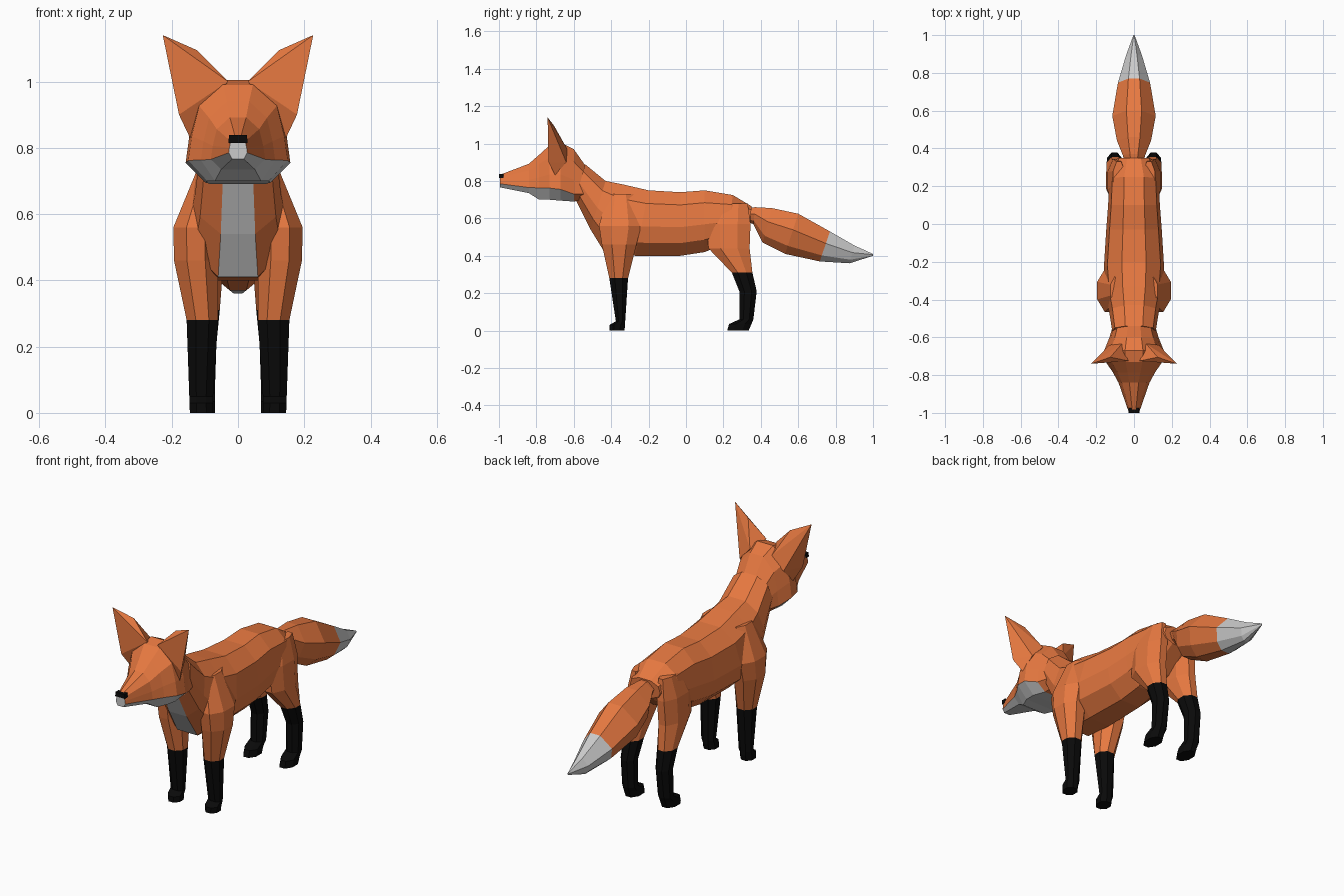
import bpy, bmesh, math
from mathutils import Vector

if "Cube" in bpy.data.objects:
    bpy.data.objects.remove(bpy.data.objects["Cube"])


def material(name, rgb):
    m = bpy.data.materials.new(name)
    m.diffuse_color = (*rgb, 1)
    m.use_nodes = True
    m.node_tree.nodes["Principled BSDF"].inputs["Base Color"].default_value = m.diffuse_color
    return m


ORANGE, WHITE, BLACK = 0, 1, 2
MATS = [material("orange_fur", (0.80, 0.19, 0.052)),
        material("pale_fur", (0.6, 0.6, 0.6)),
        material("black_fur", (0.003, 0.003, 0.003))]


def finish(name, bm, mirror=False):
    bmesh.ops.remove_doubles(bm, verts=bm.verts, dist=0.0005)
    bmesh.ops.recalc_face_normals(bm, faces=bm.faces)
    me = bpy.data.meshes.new(name)
    bm.to_mesh(me)
    bm.free()
    for m in MATS:
        me.materials.append(m)
    ob = bpy.data.objects.new(name, me)
    bpy.context.collection.objects.link(ob)
    if mirror:
        mod = ob.modifiers.new("mirror", 'MIRROR')
        mod.use_mirror_merge = False
    return ob


def loft(name, rings, colour=lambda i, j: ORANGE, caps=(ORANGE, ORANGE), mirror=False):
    """Skin a list of equal-length point rings; colour(i, j) picks each face's fur."""
    bm = bmesh.new()
    vs = [[bm.verts.new(p) for p in r] for r in rings]
    n = len(vs[0])
    for i in range(len(vs) - 1):
        for j in range(n):
            k = (j + 1) % n
            f = bm.faces.new((vs[i][j], vs[i][k], vs[i + 1][k], vs[i + 1][j]))
            f.material_index = colour(i, j)
    for r, c in ((vs[0], caps[0]), (vs[-1], caps[1])):
        bm.faces.new(r).material_index = c
    return finish(name, bm, mirror)


def symmetric(half):
    """Right half from top to bottom, then the mirrored left half back up."""
    return half + [Vector((-p.x, p.y, p.z)) for p in reversed(half)]


def tilted_ring(ty, tz, by, bz, w, profile):
    top, bot = Vector((0, ty, tz)), Vector((0, by, bz))
    return symmetric([top.lerp(bot, t) + Vector((w * u, 0, 0)) for u, t in profile])


# Torso and neck, with a pale bib down the chest
TORSO = [(0.4, 0), (0.88, 0.2), (1, 0.55), (0.88, 0.8), (0.4, 1)]
body = [(-0.54, 0.89, -0.59, 0.70, 0.115), (-0.43, 0.80, -0.51, 0.54, 0.13),
        (-0.33, 0.78, -0.43, 0.41, 0.15), (-0.20, 0.75, -0.27, 0.40, 0.16),
        (-0.03, 0.74, -0.03, 0.40, 0.147), (0.10, 0.75, 0.10, 0.42, 0.137),
        (0.25, 0.725, 0.22, 0.47, 0.13), (0.35, 0.665, 0.345, 0.57, 0.09)]
loft("torso", [tilted_ring(*s, TORSO) for s in body],
     lambda i, j: WHITE if j == 4 and i < 2 else ORANGE)

# Bushy tail with a pale tip
TAIL = [(0.35, 0), (1, 0.4), (0.75, 0.8), (0.3, 1)]
tail = [(0.33, 0.655, 0.33, 0.58, 0.05), (0.37, 0.66, 0.36, 0.57, 0.06),
        (0.46, 0.655, 0.41, 0.47, 0.09), (0.60, 0.625, 0.53, 0.41, 0.115),
        (0.77, 0.53, 0.715, 0.37, 0.085), (0.90, 0.455, 0.875, 0.36, 0.043),
        (1.0, 0.41, 1.0, 0.40, 0.003)]
loft("tail", [tilted_ring(*s, TAIL) for s in tail],
     lambda i, j: WHITE if i >= 4 else ORANGE, (ORANGE, WHITE))


# Head: y, half width, top, cheek line, jaw bottom
def head_ring(y, w, top, cheek, bot):
    z = lambda t: top + (cheek - top) * t
    pts = [(0.3, top), (0.78, z(0.28)), (0.93, z(0.68)), (1, cheek), (0.62, bot)]
    return symmetric([Vector((w * u, y, h)) for u, h in pts])


head = [(-0.995, 0.028, 0.833, 0.785, 0.766), (-0.84, 0.082, 0.892, 0.765, 0.735),
        (-0.785, 0.112, 0.94, 0.763, 0.70), (-0.73, 0.15, 0.99, 0.762, 0.70),
        (-0.67, 0.158, 1.005, 0.755, 0.695), (-0.60, 0.13, 0.97, 0.73, 0.69),
        (-0.54, 0.112, 0.885, 0.73, 0.70)]
loft("head", [head_ring(*s) for s in head],
     lambda i, j: WHITE if j in (3, 4, 5) and i < 5 else ORANGE, (WHITE, ORANGE))

# Nose pad
loft("nose", [[Vector((x, y, z)) for x, z in
               ((0.027, 0.838), (0.029, 0.815), (-0.029, 0.815), (-0.027, 0.838))]
              for y in (-1.0, -0.975)], lambda i, j: BLACK, (BLACK, BLACK))

# Ears: faceted hulls over tip, edges and base
bm = bmesh.new()
for p in ((0.227, -0.74, 1.14), (0.125, -0.705, 1.095), (0.03, -0.725, 1.0),
          (0.178, -0.735, 0.90), (0.145, -0.70, 0.83), (0.065, -0.635, 0.97),
          (0.13, -0.64, 0.90)):
    bm.verts.new(p)
bmesh.ops.convex_hull(bm, input=bm.verts)
finish("ears", bm, mirror=True)


# Legs: z, front y, back y, inner x, outer x; black stockings below the knee
def leg_ring(z, y0, y1, x0, x1):
    k = 0.5 / math.cos(math.pi / 8)
    ring = []
    for j in range(8):
        a = math.pi / 8 + j * math.pi / 4
        ring.append(Vector(((x0 + x1) / 2 + (x1 - x0) * k * math.cos(a),
                            (y0 + y1) / 2 + (y1 - y0) * k * math.sin(a), z)))
    return ring


front = [(0.73, -0.42, -0.28, 0.05, 0.125), (0.56, -0.465, -0.24, 0.06, 0.195),
         (0.46, -0.45, -0.265, 0.06, 0.193), (0.28, -0.41, -0.31, 0.06, 0.155),
         (0.05, -0.375, -0.325, 0.075, 0.147), (0.03, -0.41, -0.325, 0.075, 0.147),
         (0.0, -0.41, -0.33, 0.075, 0.145)]
hind = [(0.68, 0.16, 0.33, 0.05, 0.11), (0.57, 0.11, 0.345, 0.04, 0.14),
        (0.44, 0.12, 0.34, 0.045, 0.147), (0.31, 0.245, 0.355, 0.055, 0.145),
        (0.21, 0.285, 0.378, 0.065, 0.142), (0.06, 0.285, 0.36, 0.07, 0.142),
        (0.035, 0.23, 0.35, 0.07, 0.145), (0.0, 0.22, 0.335, 0.07, 0.145)]
for name, rings in (("front_legs", front), ("hind_legs", hind)):
    loft(name, [leg_ring(*s) for s in rings],
         lambda i, j: BLACK if i >= 3 else ORANGE, (ORANGE, BLACK), mirror=True)
